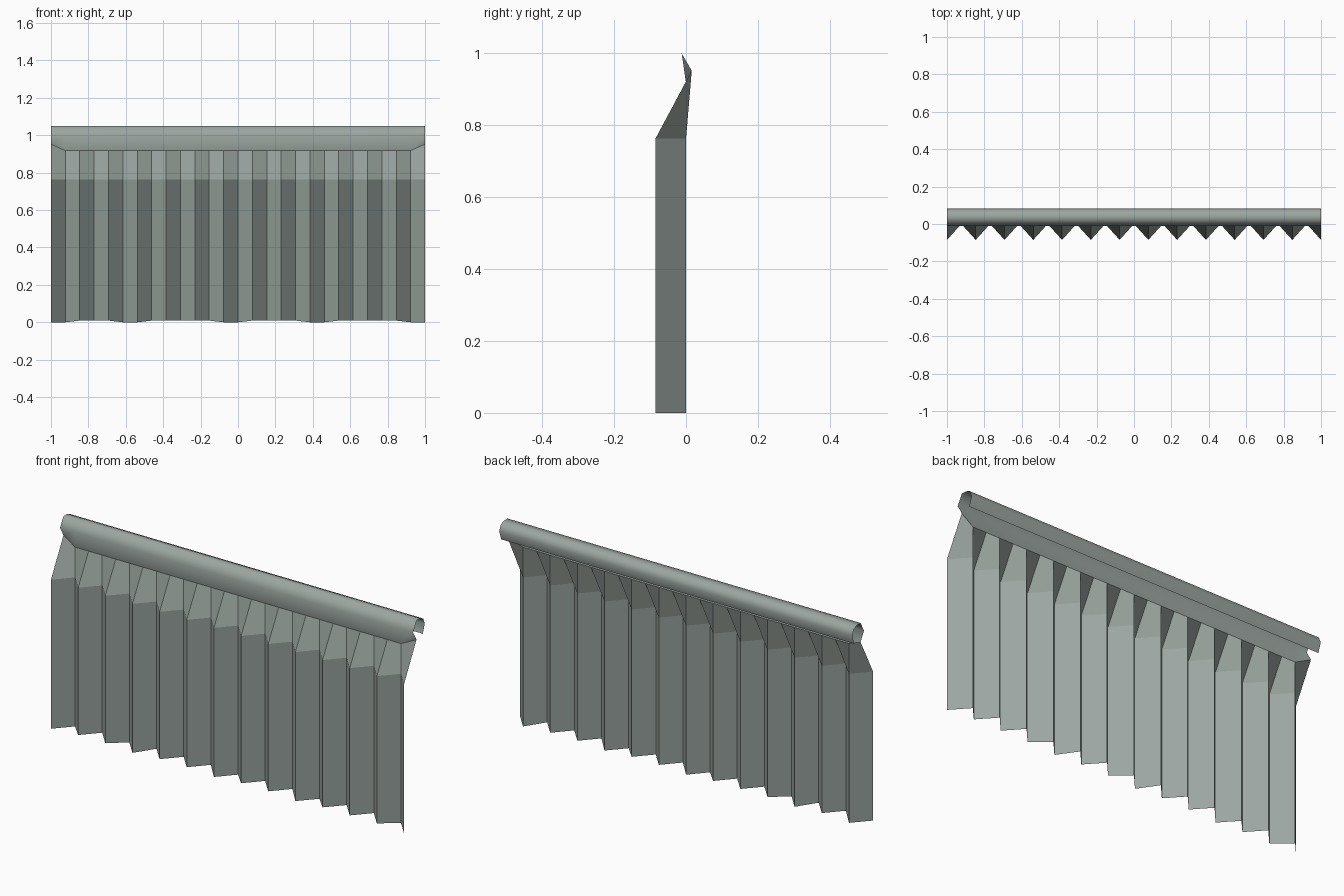
import bpy, math

if "Cube" in bpy.data.objects:
    bpy.data.objects.remove(bpy.data.objects["Cube"])

mat = bpy.data.materials.new("grey green cloth")
mat.diffuse_color = (0.33, 0.38, 0.355, 1)
mat.use_nodes = True
mat.node_tree.nodes["Principled BSDF"].inputs["Base Color"].default_value = mat.diffuse_color


def sheet(name, columns, smooth=None):
    """Skin a grid of points: a list of columns with equal point counts."""
    n = len(columns[0])
    verts = [p for col in columns for p in col]
    faces = [(i * n + j, (i + 1) * n + j, (i + 1) * n + j + 1, i * n + j + 1)
             for i in range(len(columns) - 1) for j in range(n - 1)]
    mesh = bpy.data.meshes.new(name)
    mesh.from_pydata(verts, [], faces)
    mesh.materials.append(mat)
    obj = bpy.data.objects.new(name, mesh)
    bpy.context.collection.objects.link(obj)
    if smooth:
        bpy.ops.object.select_all(action='DESELECT')
        obj.select_set(True)
        bpy.context.view_layer.objects.active = obj
        bpy.ops.object.shade_smooth_by_angle(angle=math.radians(smooth))
    return obj


FOLDS = 26
DEPTH = 0.085
STEP = 2 / FOLDS
LOW_HEM = {0, 1, 5, 6, 12, 13, 18, 19, 25, 26}  # hem points touching the ground


def top_edge(x):
    """Where cloth meets the header; the outer corners lift up and back."""
    return (x, 0.016, 0.952) if abs(x) > 0.99 else (x, 0.0, 0.918)


# Pleated curtain: zigzag folds that flatten out towards the header
pleats = []
for i in range(FOLDS + 1):
    x = -1 + i * STEP
    y = -DEPTH if i % 2 == 0 else 0.0
    hem = 0.0 if i in LOW_HEM else 0.009
    pleats.append([(x, y, hem), (x, y, 0.763), top_edge(x)])
sheet("pleated_curtain", pleats)

# Header band curling back into an open hook over the rail
hook = [(-0.012, 1.0), (0.016, 1.05), (0.045, 1.05),
        (0.07, 1.04), (0.083, 1.01), (0.067, 0.963)]
header = [[top_edge(x)] + [(x, y, z) for y, z in hook]
          for x in (-1, -1 + STEP, 1 - STEP, 1)]
sheet("header_hook", header, smooth=65)
